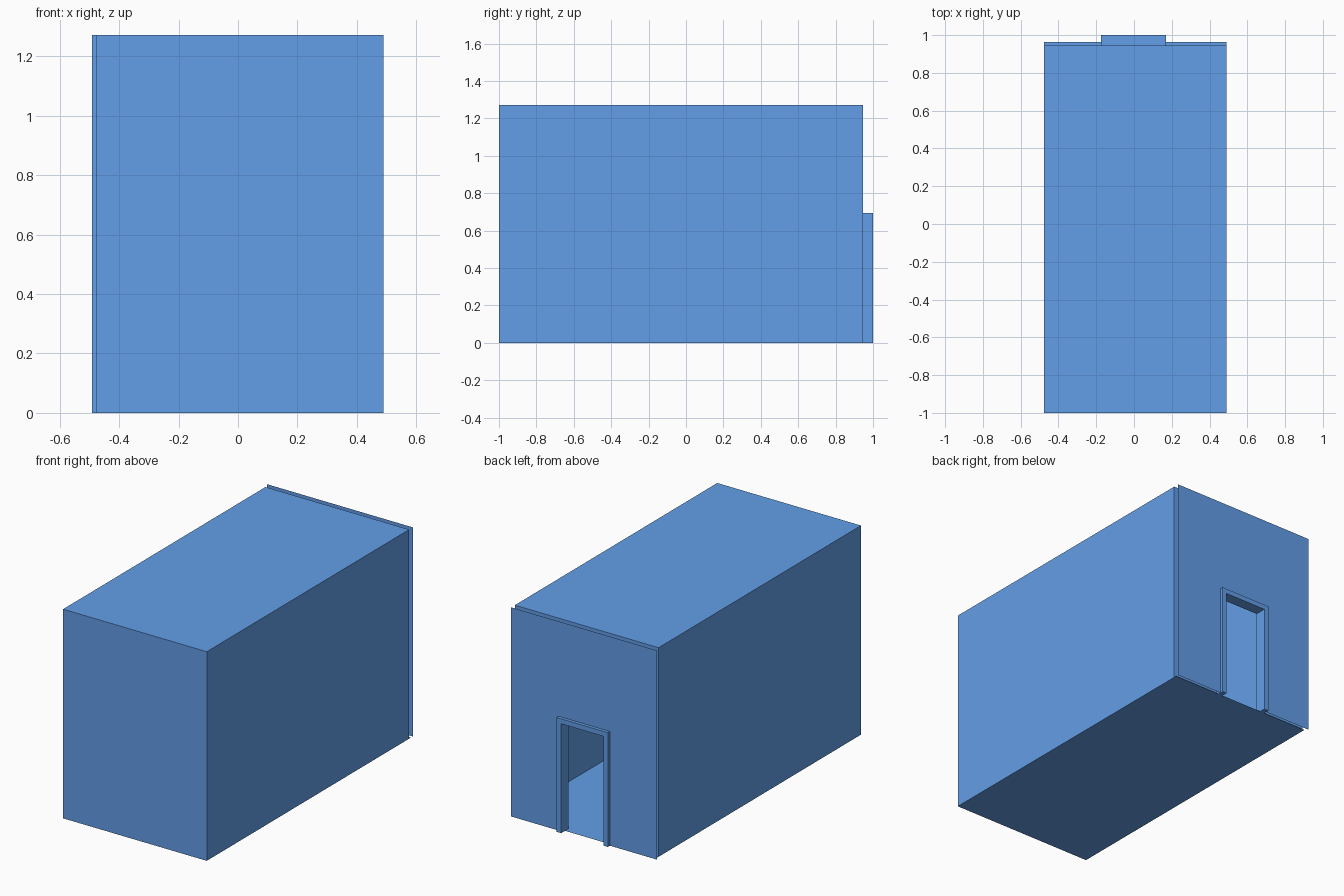
import bpy

if "Cube" in bpy.data.objects:
    bpy.data.objects.remove(bpy.data.objects["Cube"])

X0, X1 = -0.477, 0.490      # room sides
Y0, Y1 = -1.0, 0.945        # room ends
H = 1.272                   # room height
DX0, DX1, DH = -0.174, 0.170, 0.695   # outer size of the door frame
T = 0.030                   # frame bar width

blue = bpy.data.materials.new("blue_paint")
blue.diffuse_color = (0.125, 0.342, 0.80, 1)
blue.use_nodes = True
blue.node_tree.nodes["Principled BSDF"].inputs["Base Color"].default_value = blue.diffuse_color


def make(name, verts, faces):
    me = bpy.data.meshes.new(name)
    me.from_pydata(verts, [], faces)
    me.materials.append(blue)
    me.update()
    ob = bpy.data.objects.new(name, me)
    bpy.context.collection.objects.link(ob)
    return ob


def doorway_profile(x0, x1, top, hx0, hx1, htop, y):
    # Upside-down U: outer outline 0-3, door opening 4-7
    return [(x0, y, 0), (x0, y, top), (x1, y, top), (x1, y, 0),
            (hx0, y, 0), (hx0, y, htop), (hx1, y, htop), (hx1, y, 0)]


# Faces of the U seen from the back (+y side)
U_FACES = [(0, 1, 5, 4), (1, 2, 6, 5), (2, 3, 7, 6)]
HOLE = (DX0 + T / 2, DX1 - T / 2, DH - T / 2)

# Thin sheets of the room: floor runs a little past the walls
make("floor", [(X0, Y0, 0), (X0, 0.963, 0), (X1, 0.963, 0), (X1, Y0, 0)], [(0, 1, 2, 3)])
make("ceiling", [(X0, Y0, H), (X1, Y0, H), (X1, Y1, H), (X0, Y1, H)], [(0, 1, 2, 3)])
make("front_wall", [(X0, Y0, 0), (X1, Y0, 0), (X1, Y0, H), (X0, Y0, H)], [(0, 1, 2, 3)])
for name, x, face in (("left_wall", X0, (3, 2, 1, 0)), ("right_wall", X1, (0, 1, 2, 3))):
    make(name, [(x, Y0, 0), (x, Y1, 0), (x, Y1, H), (x, Y0, H)], [face])

# Inner back wall and the separate outer wall sheet, both with the doorway
make("inner_back_wall", doorway_profile(X0, X1, H, *HOLE, Y1), U_FACES)
make("outer_back_wall", doorway_profile(-0.492, X1, H, *HOLE, 0.980), U_FACES)

# Solid door frame: the U profile extruded through both walls
args = (DX0, DX1, DH, DX0 + T, DX1 - T, DH - T)
verts = doorway_profile(*args, 1.0) + doorway_profile(*args, 0.930)
faces = U_FACES + [tuple(i + 8 for i in reversed(f)) for f in U_FACES]
loop = [0, 1, 2, 3, 7, 6, 5, 4]
for a, b in zip(loop, loop[1:] + loop[:1]):
    faces.append((b, a, a + 8, b + 8))
make("door_frame", verts, faces)
